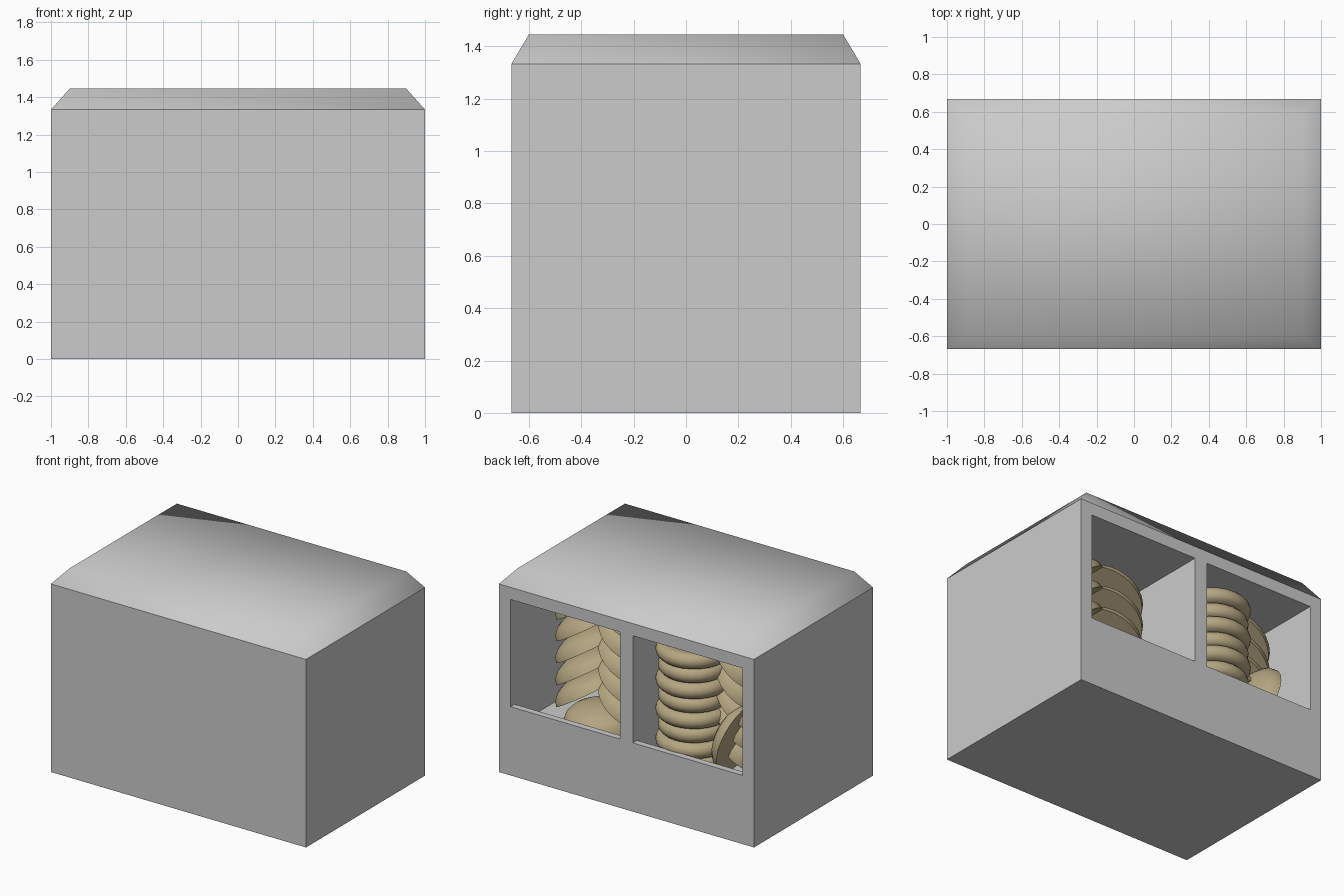
import bpy, bmesh
from math import radians, sin, cos, pi
from mathutils import Matrix

if "Cube" in bpy.data.objects:
    bpy.data.objects.remove(bpy.data.objects["Cube"])

tan = bpy.data.materials.new("tan")
tan.diffuse_color = (0.46, 0.38, 0.22, 1)
tan.use_nodes = True
tan.node_tree.nodes["Principled BSDF"].inputs["Base Color"].default_value = tan.diffuse_color


def finish(name, bm, mat=None):
    bmesh.ops.recalc_face_normals(bm, faces=bm.faces)
    me = bpy.data.meshes.new(name)
    bm.to_mesh(me)
    bm.free()
    ob = bpy.data.objects.new(name, me)
    bpy.context.collection.objects.link(ob)
    if mat:
        me.materials.append(mat)
    return ob


def box(bm, x0, x1, y0, y1, z0, z1):
    m = Matrix.Translation(((x0 + x1) / 2, (y0 + y1) / 2, (z0 + z1) / 2))
    m = m @ Matrix.Diagonal((x1 - x0, y1 - y0, z1 - z0, 1))
    return bmesh.ops.create_cube(bm, size=1, matrix=m)['verts']


# Cabinet body
bm = bmesh.new()
box(bm, -1, 1, -0.667, 0.667, 0, 1.333)
body = finish("cabinet_body", bm)

# Two compartments open at the back, floor lower than the sill
profile = [(-0.61, 0.33), (0.62, 0.33), (0.62, 0.487), (0.8, 0.487), (0.8, 1.247), (-0.61, 1.247)]
bm = bmesh.new()
for x0, x1 in ((-0.91, -0.05), (0.05, 0.91)):
    f = bm.faces.new([bm.verts.new((x0, y, z)) for y, z in profile])
    ext = bmesh.ops.extrude_face_region(bm, geom=[f])['geom']
    bmesh.ops.translate(bm, vec=(x1 - x0, 0, 0),
                        verts=[v for v in ext if isinstance(v, bmesh.types.BMVert)])
cutter = finish("compartment_cutter", bm)
cutter.hide_render = True
mod = body.modifiers.new("compartments", 'BOOLEAN')
mod.object = cutter
mod.solver = 'EXACT'
bpy.context.view_layer.objects.active = body
bpy.ops.object.modifier_apply(modifier=mod.name)
bpy.data.objects.remove(cutter)

# Bevelled lid
bm = bmesh.new()
for v in box(bm, -1, 1, -0.667, 0.667, 1.333, 1.445):
    if v.co.z > 1.4:
        v.co.x *= 0.9
        v.co.y *= 0.9
lid = finish("lid", bm)
for p in lid.data.polygons:
    p.use_smooth = p.normal.z > -0.5


def lathe(name, profile, loc, tilt=0, seg=24):
    """Turned piece, leaning by tilt degrees about the y axis."""
    bm = bmesh.new()
    rings = [[bm.verts.new((r * cos(2 * pi * i / seg), r * sin(2 * pi * i / seg), z))
              for i in range(seg)] for r, z in profile]
    for a, b in zip(rings, rings[1:]):
        for i in range(seg):
            j = (i + 1) % seg
            bm.faces.new((a[i], a[j], b[j], b[i]))
    bm.faces.new(rings[0])
    bm.faces.new(rings[-1])
    ob = finish(name, bm, tan)
    ob.matrix_world = Matrix.Translation(loc) @ Matrix.Rotation(radians(tilt), 4, 'Y')
    for p in ob.data.polygons:
        p.use_smooth = len(p.vertices) == 4
    return ob


def dome(name, loc, tilt):
    prof = [(0.25 * cos(radians(a)), 0.13 * sin(radians(a))) for a in (0, 18, 36, 54, 72, 86)]
    ob = lathe(name, prof, loc, tilt)
    ob.data.set_sharp_from_angle(angle=radians(40))


# Leaning stacks in the x > 0 compartment, tilted away from each other
for i in range(5):
    z = 0.465 + 0.155 * i
    dome("leaning_dome_outer", (0.66, 0.12, z), 32)
    dome("leaning_dome_inner", (0.33, 0.12, z), -32)
dome("floor_dome", (0.5, 0.22, 0.33), 0)

# Upright stack of rounded discs
for i in range(8):
    r = 0.25 if i % 2 else 0.235
    prof = [(r - 0.05 + 0.05 * cos(radians(a)), 0.052 * sin(radians(a)))
            for a in range(-90, 91, 30)]
    lathe("stacked_disc", prof, (-0.33, 0.38, 0.383 + 0.106 * i))

# Leaning stack beside it, and one dome standing on its edge
for i in range(5):
    dome("side_dome", (-0.65, 0.22, 0.48 + 0.145 * i), -38)
dome("standing_dome", (-0.69, 0.38, 0.585), 75)
